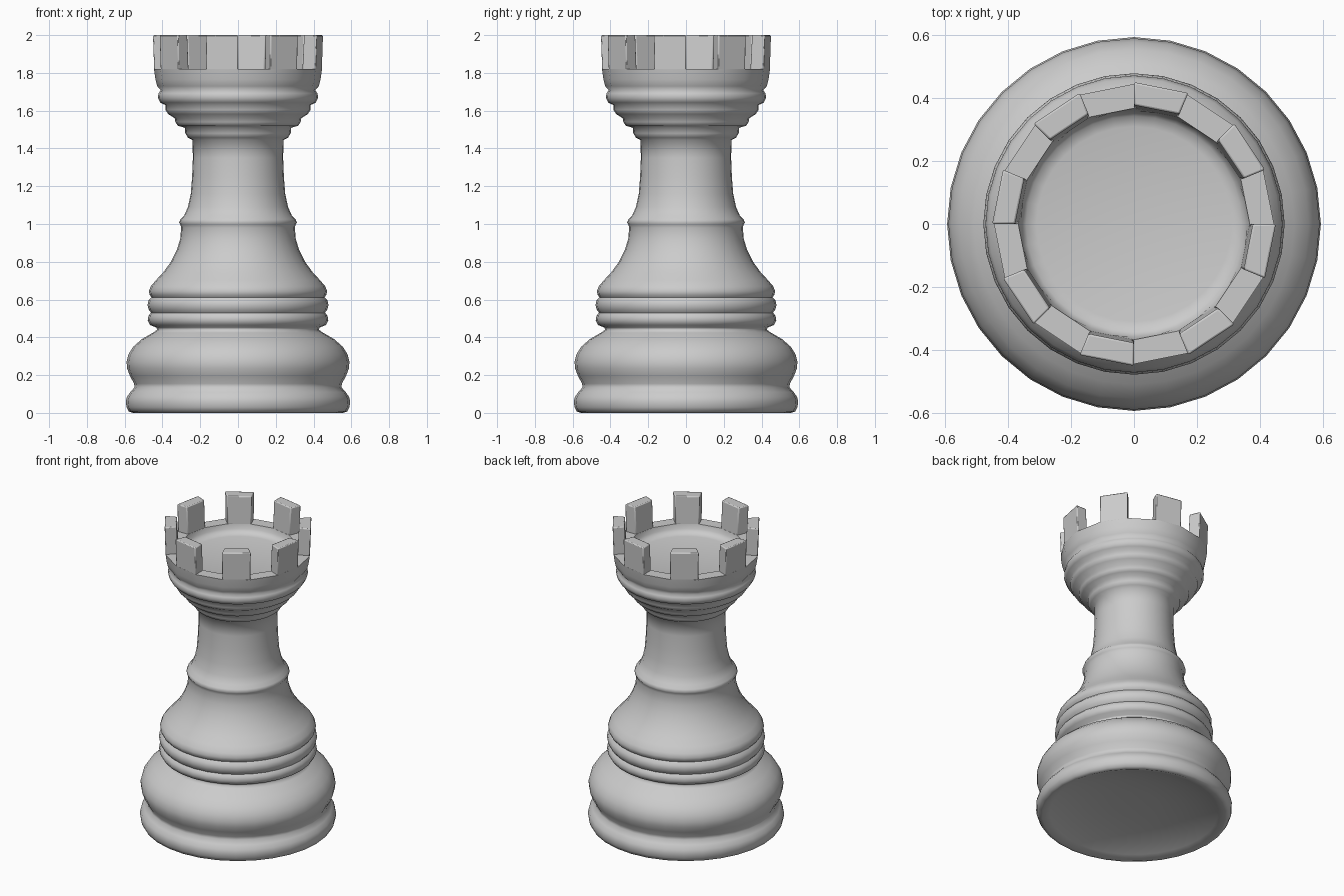
import bpy, bmesh, math

if "Cube" in bpy.data.objects:
    bpy.data.objects.remove(bpy.data.objects["Cube"])

SEG = 32
STEP = 2 * math.pi / SEG
FLAT = math.cos(STEP)          # mid-point pull-in that makes the crown 16-sided


def finish(bm, name, angle):
    bmesh.ops.recalc_face_normals(bm, faces=bm.faces)
    me = bpy.data.meshes.new(name)
    bm.to_mesh(me)
    bm.free()
    ob = bpy.data.objects.new(name, me)
    bpy.context.collection.objects.link(ob)
    bpy.ops.object.select_all(action='DESELECT')
    ob.select_set(True)
    bpy.context.view_layer.objects.active = ob
    bpy.ops.object.shade_smooth_by_angle(angle=math.radians(angle))
    return ob


def point(r, z, j, flat):
    if flat and j % 2:
        r *= FLAT
    return (r * math.cos(j * STEP), r * math.sin(j * STEP), z)


# Turned body: hollowed underside, outer silhouette, rim, and the shallow dish on top
underside = [(.15, .078), (.30, .066), (.42, .044), (.51, .018)]
outside = [
    (.555, 0), (.578, .007), (.59, .03), (.594, .06), (.588, .085), (.57, .11),
    (.548, .135), (.55, .155), (.572, .195), (.587, .235), (.59, .27), (.58, .31),
    (.555, .35), (.51, .39), (.45, .425), (.428, .44), (.432, .452),
    (.465, .465), (.478, .49), (.474, .515), (.46, .53),
    (.472, .545), (.479, .57), (.474, .595), (.458, .612),
    (.468, .625), (.472, .645), (.462, .67), (.435, .702), (.395, .745), (.355, .80),
    (.325, .86), (.306, .92), (.301, .98), (.305, .997), (.312, 1.008), (.305, 1.025),
    (.285, 1.045), (.265, 1.09), (.25, 1.16), (.243, 1.25), (.239, 1.35), (.241, 1.445),
    (.265, 1.457), (.279, 1.48), (.282, 1.51), (.318, 1.52), (.332, 1.54),
    (.335, 1.56), (.37, 1.582), (.385, 1.605), (.385, 1.63), (.412, 1.643),
    (.424, 1.668), (.421, 1.692), (.409, 1.708), (.428, 1.73), (.437, 1.765),
    (.445, 1.82),
]
dish = [(.368, 1.82), (.358, 1.79), (.343, 1.77), (.31, 1.762)]
profile = underside + outside + dish
rim = len(underside) + len(outside)
bm = bmesh.new()
rings = [[bm.verts.new(point(r, z, j, rim - 3 <= i <= rim)) for j in range(SEG)]
         for i, (r, z) in enumerate(profile)]
for lo, hi in zip(rings, rings[1:]):
    for j in range(SEG):
        k = (j + 1) % SEG
        bm.faces.new((lo[j], lo[k], hi[k], hi[j]))
bm.faces.new(rings[0])
bm.faces.new(rings[-1])
finish(bm, "turned_body", 75)

# Battlements: every second side of the 16-sided rim rises to the top
bm = bmesh.new()
for n in range(8):
    cols = [4 * n - 2, 4 * n - 1, 4 * n]
    bottom, top = [
        [bm.verts.new(point(ro, z, j, True)) for j in cols] +
        [bm.verts.new(point(ri, z, j, True)) for j in reversed(cols)]
        for ro, ri, z in ((.445, .368, 1.815), (.451, .378, 2.0))]
    bm.faces.new(bottom)
    bm.faces.new(top)
    for a in range(6):
        b = (a + 1) % 6
        bm.faces.new((bottom[a], bottom[b], top[b], top[a]))
battlements = finish(bm, "battlements", 35)
bev = battlements.modifiers.new("soft_edges", 'BEVEL')
bev.width = .006
bev.segments = 2
bev.limit_method = 'ANGLE'
bev.angle_limit = math.radians(40)
